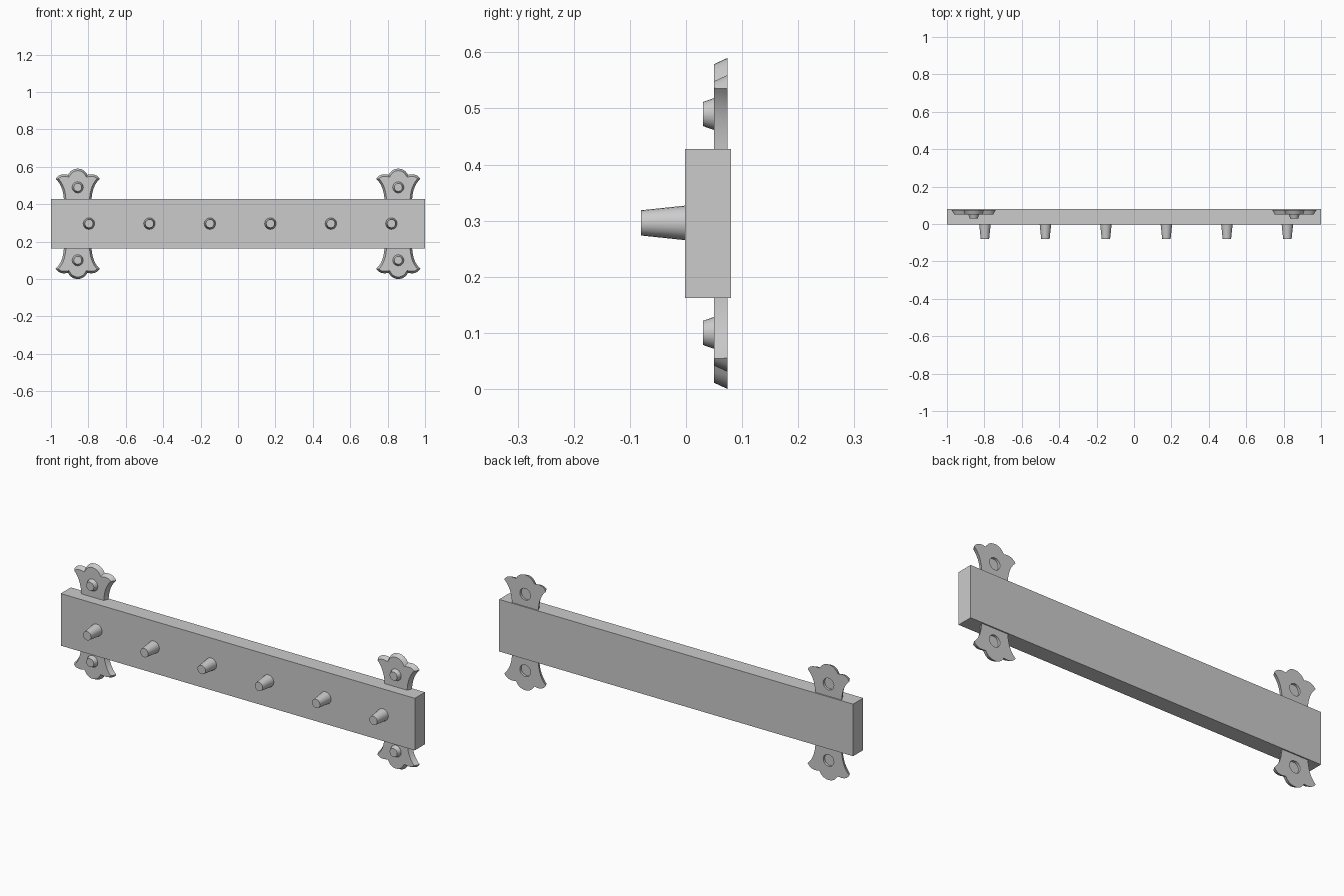
import bpy, bmesh, math
from mathutils import Vector

if "Cube" in bpy.data.objects:
    bpy.data.objects.remove(bpy.data.objects["Cube"])

ZC = 0.295            # mid height of the rack
PLATE_X = 0.857       # bracket centres
RIVET_DZ = 0.195      # rivet distance from mid height


def finish(name, bm, angle=None):
    bmesh.ops.recalc_face_normals(bm, faces=bm.faces[:])
    me = bpy.data.meshes.new(name)
    bm.to_mesh(me)
    bm.free()
    ob = bpy.data.objects.new(name, me)
    bpy.context.collection.objects.link(ob)
    if angle:
        bpy.ops.object.select_all(action='DESELECT')
        ob.select_set(True)
        bpy.context.view_layer.objects.active = ob
        bpy.ops.object.shade_smooth_by_angle(angle=math.radians(angle))
    return ob


def stud(name, x, z, y_tip, y_base, r_tip, r_base, angle):
    """Tapered round stud pointing to the front."""
    bm = bmesh.new()
    rings = []
    for y, r in ((y_tip, r_tip), (y_base, r_base)):
        rings.append([bm.verts.new((x + r * math.cos(a), y, z + r * math.sin(a)))
                      for a in (2 * math.pi * i / 20 for i in range(20))])
    for i in range(20):
        j = (i + 1) % 20
        bm.faces.new((rings[0][i], rings[0][j], rings[1][j], rings[1][i]))
    for ring in rings:
        bm.faces.new(ring)
    return finish(name, bm, angle)


def arc(a, b, c, n=6):
    """Quadratic curve from a to c, without its last point."""
    a, b, c = Vector(a), Vector(b), Vector(c)
    return [a * (1 - t) ** 2 + b * 2 * t * (1 - t) + c * t * t
            for t in (i / n for i in range(n))]


def inset(pts, d):
    """Mitred inward offset of a counter-clockwise outline."""
    out = []
    for i, p in enumerate(pts):
        d0 = (p - pts[i - 1]).normalized()
        d1 = (pts[(i + 1) % len(pts)] - p).normalized()
        n0, n1 = Vector((-d0.y, d0.x)), Vector((-d1.y, d1.x))
        m = (n0 + n1).normalized()
        out.append(p + m * d / max(m.dot(n0), 0.5))
    return out


# Bracket outline: one quarter (neck, flared side, side lobe, centre dome), mirrored
quarter = (arc((0.074, 0.13), (0.078, 0.205), (0.118, 0.24), 8)
           + arc((0.118, 0.24), (0.098, 0.273), (0.052, 0.262), 6)
           + arc((0.052, 0.262), (0.034, 0.295), (0, 0.295), 6))
top = quarter + [Vector((0, 0.295))] + [Vector((-p.x, p.y)) for p in reversed(quarter)]
outline = top + [-p for p in top]


def bracket(name, x):
    bm = bmesh.new()
    hole = [[Vector((0.03 * math.cos(a), s * RIVET_DZ + 0.03 * math.sin(a)))
             for a in (2 * math.pi * i / 20 for i in range(20))] for s in (1, -1)]
    layers = []
    for y, d in ((0.05, 0.011), (0.074, 0.0)):
        loops, edges = [], []
        for pts in [inset(outline, d)] + hole:
            vs = [bm.verts.new((x + p.x, y, ZC + p.y)) for p in pts]
            loops.append(vs)
            edges += [bm.edges.new((vs[i - 1], vs[i])) for i in range(len(vs))]
        bmesh.ops.triangle_fill(bm, edges=edges, use_beauty=True)
        layers.append(loops)
    for f, b in zip(*layers):
        for i in range(len(f)):
            bm.faces.new((f[i - 1], f[i], b[i], b[i - 1]))
    return finish(name, bm, 30)


# Board
bm = bmesh.new()
bmesh.ops.create_cube(bm, size=1)
for v in bm.verts:
    v.co = Vector((v.co.x * 2, 0.039 + v.co.y * 0.082, ZC + v.co.z * 0.266))
finish("board", bm)

# Coat pegs
for i in range(6):
    stud(f"peg_{i + 1}", -0.797 + 0.3234 * i, 0.296, -0.08, 0.01, 0.0225, 0.032, 40)

# Wall brackets with recessed-back rivets
for side, sx in (("left", -1), ("right", 1)):
    bracket(f"bracket_{side}", sx * PLATE_X)
    for end, sz in (("upper", 1), ("lower", -1)):
        stud(f"rivet_{side}_{end}", sx * PLATE_X, ZC + sz * RIVET_DZ,
             0.03, 0.062, 0.0215, 0.0325, 40)
